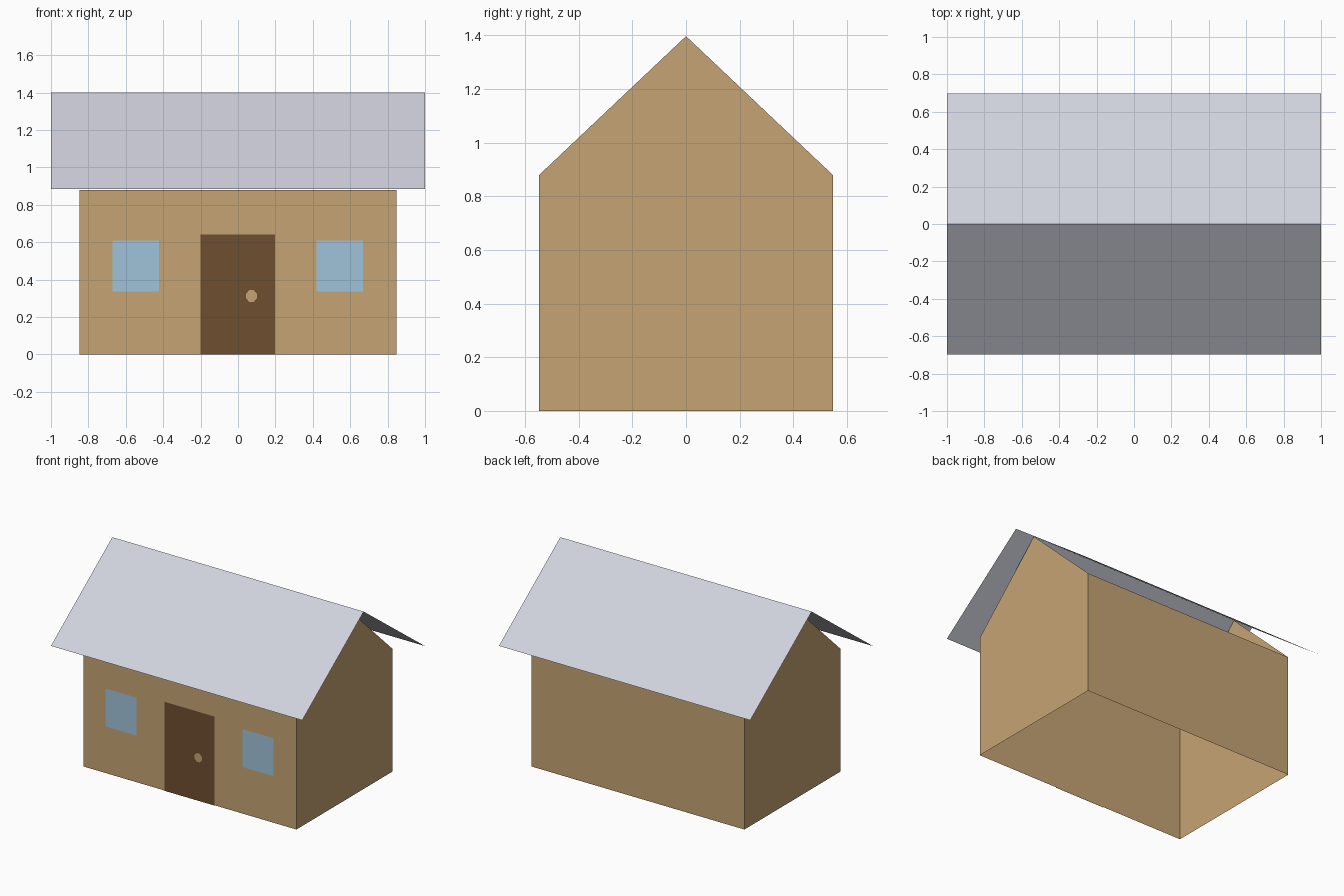
import bpy, bmesh, math

if "Cube" in bpy.data.objects:
    bpy.data.objects.remove(bpy.data.objects["Cube"])

W, D = 0.848, 0.547         # wall half width and half depth
EAVE, RIDGE = 0.88, 1.397   # wall top and ridge height
ROOF_X, ROOF_Y, ROOF_Z = 1.0, 0.698, 0.884


def material(name, rgb):
    def lin(c):
        c /= 255
        return c / 12.92 if c <= 0.04045 else ((c + 0.055) / 1.055) ** 2.4
    m = bpy.data.materials.new(name)
    m.diffuse_color = (*[lin(c) for c in rgb], 1)
    m.use_nodes = True
    m.node_tree.nodes["Principled BSDF"].inputs["Base Color"].default_value = m.diffuse_color
    return m


def build(name, polygons, mat):
    """Mesh object from a few outline polygons, with shared corners welded."""
    bm = bmesh.new()
    for poly in polygons:
        bm.faces.new([bm.verts.new(p) for p in poly])
    bmesh.ops.remove_doubles(bm, verts=bm.verts, dist=1e-5)
    me = bpy.data.meshes.new(name)
    bm.to_mesh(me)
    bm.free()
    me.materials.append(mat)
    ob = bpy.data.objects.new(name, me)
    bpy.context.collection.objects.link(ob)
    return ob


def front_plate(name, x0, x1, z0, z1, y, mat):
    return build(name, [[(x0, y, z0), (x1, y, z0), (x1, y, z1), (x0, y, z1)]], mat)


tan = material("tan_wall", (197, 164, 116))
grey = material("pale_grey_roof", (209, 211, 221))
brown = material("dark_brown_door", (110, 79, 47))
blue = material("light_blue_glass", (160, 195, 219))

# Thin walls, open at the top and bottom: two long sides and two gables
walls = []
for s in (-1, 1):
    walls.append([(-s * x, s * D, z) for x, z in
                  ((-W, 0), (W, 0), (W, EAVE), (-W, EAVE))])
    walls.append([(s * W, s * y, z) for y, z in
                  ((-D, 0), (D, 0), (D, EAVE), (0, RIDGE), (-D, EAVE))])
build("walls", walls, tan)

# Thin folded roof sheet, overhanging all around
build("roof", [[(s * ROOF_X, 0, RIDGE + 0.002), (-s * ROOF_X, 0, RIDGE + 0.002),
                (-s * ROOF_X, s * ROOF_Y, ROOF_Z), (s * ROOF_X, s * ROOF_Y, ROOF_Z)]
               for s in (-1, 1)], grey)

# Door and windows as plates on the front wall
front_plate("door", -0.2, 0.198, 0, 0.64, -D - 0.004, brown)
front_plate("left_window", -0.67, -0.422, 0.337, 0.61, -D - 0.004, blue)
front_plate("right_window", 0.42, 0.668, 0.337, 0.61, -D - 0.004, blue)

# Octagonal flat door knob
build("door_knob", [[(0.072 + 0.031 * math.cos(a), -D - 0.008, 0.312 + 0.034 * math.sin(a))
                     for a in [math.pi / 8 + i * math.pi / 4 for i in range(8)]]], tan)
